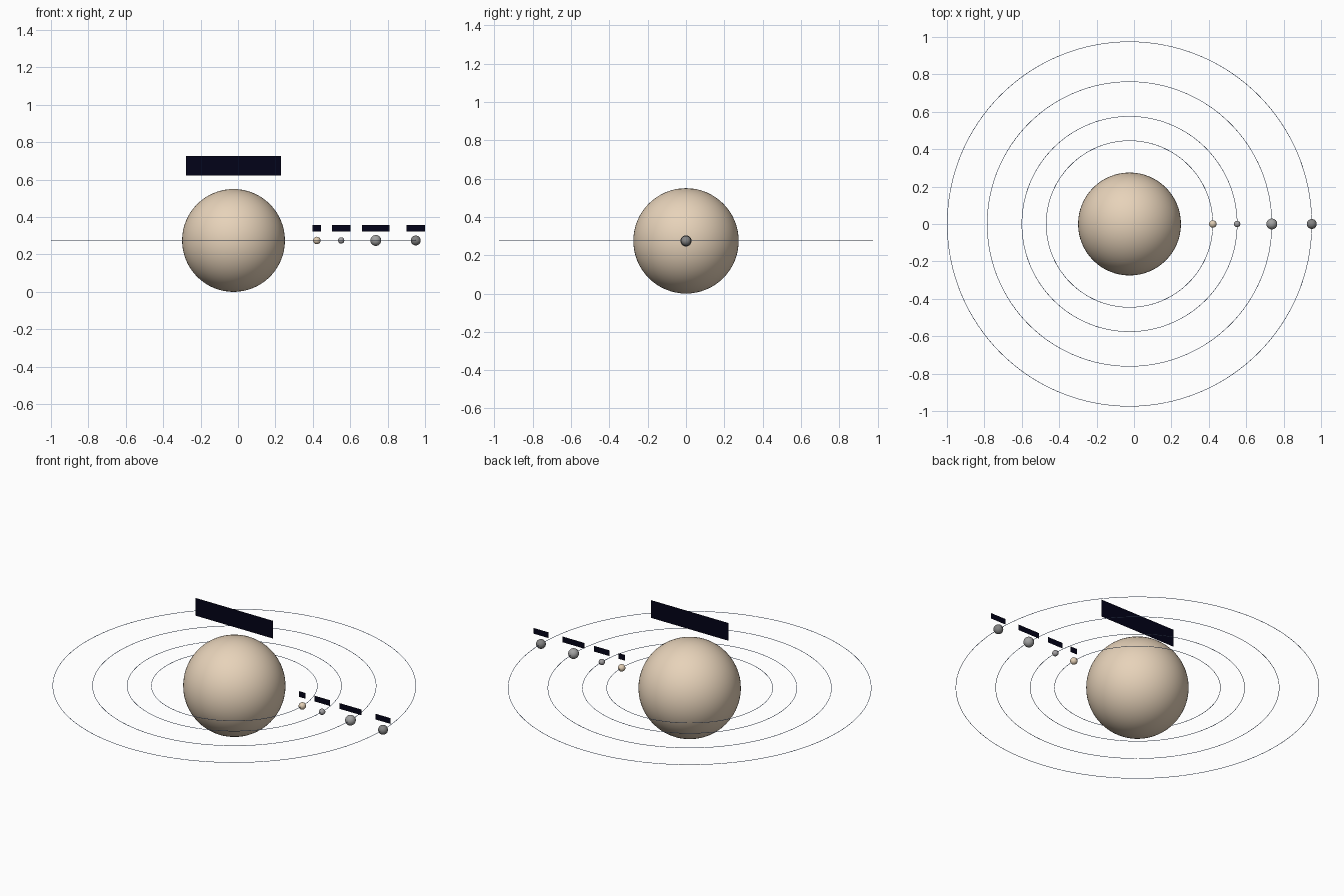
import bpy
import math

cube = bpy.data.objects.get("Cube")
if cube:
    bpy.data.objects.remove(cube, do_unlink=True)


def material(name, rgb):
    mat = bpy.data.materials.new(name)
    mat.use_nodes = True
    mat.diffuse_color = (*rgb, 1)
    bsdf = mat.node_tree.nodes["Principled BSDF"]
    bsdf.inputs["Base Color"].default_value = (*rgb, 1)
    bsdf.inputs["Roughness"].default_value = 0.9
    return mat


SAND = material("sand", (0.80, 0.65, 0.49))
TAN = material("tan", (0.76, 0.62, 0.46))
GREY = material("grey", (0.36, 0.35, 0.36))
MID_GREY = material("mid grey", (0.36, 0.36, 0.36))
DARK_GREY = material("dark grey", (0.23, 0.23, 0.23))
BLUE = material("soft blue", (0.20, 0.32, 0.60))
NAVY = material("navy", (0.0006, 0.0006, 0.009))

CENTRE_X = -0.024
MID_Z = 0.275


def finish(name, mat):
    obj = bpy.context.object
    obj.name = name
    obj.data.materials.append(mat)
    return obj


def ball(name, x, radius, mat, segments):
    bpy.ops.mesh.primitive_uv_sphere_add(
        segments=segments, ring_count=segments // 2,
        radius=radius, location=(x, 0, MID_Z))
    bpy.ops.object.shade_smooth()
    return finish(name, mat)


def orbit(name, radius):
    bpy.ops.mesh.primitive_torus_add(
        major_radius=radius, minor_radius=0.0013,
        major_segments=128, minor_segments=6, location=(CENTRE_X, 0, MID_Z))
    bpy.ops.object.shade_smooth()
    return finish(name, BLUE)


def plate(name, x, z, width, height):
    # Upright single-sheet panel facing the front
    bpy.ops.mesh.primitive_plane_add(
        size=1, location=(x, 0, z), rotation=(math.pi / 2, 0, 0))
    bpy.context.object.scale = (width, height, 1)
    return finish(name, NAVY)


# Planet and its panel
ball("planet", CENTRE_X, MID_Z, SAND, 64)
plate("planet_panel", CENTRE_X, 0.675, 0.506, 0.105)

# Moons: name, orbit radius, moon radius, panel width, colour
moons = [
    ("first", 0.4455, 0.020, 0.044, TAN),
    ("second", 0.5755, 0.017, 0.100, GREY),
    ("third", 0.7610, 0.029, 0.146, MID_GREY),
    ("fourth", 0.9745, 0.0265, 0.100, DARK_GREY),
]
for name, distance, radius, width, mat in moons:
    x = CENTRE_X + distance
    orbit(name + "_orbit_ring", distance)
    ball(name + "_moon", x, radius, mat, 32)
    plate(name + "_moon_panel", x, 0.340, width, 0.034)
